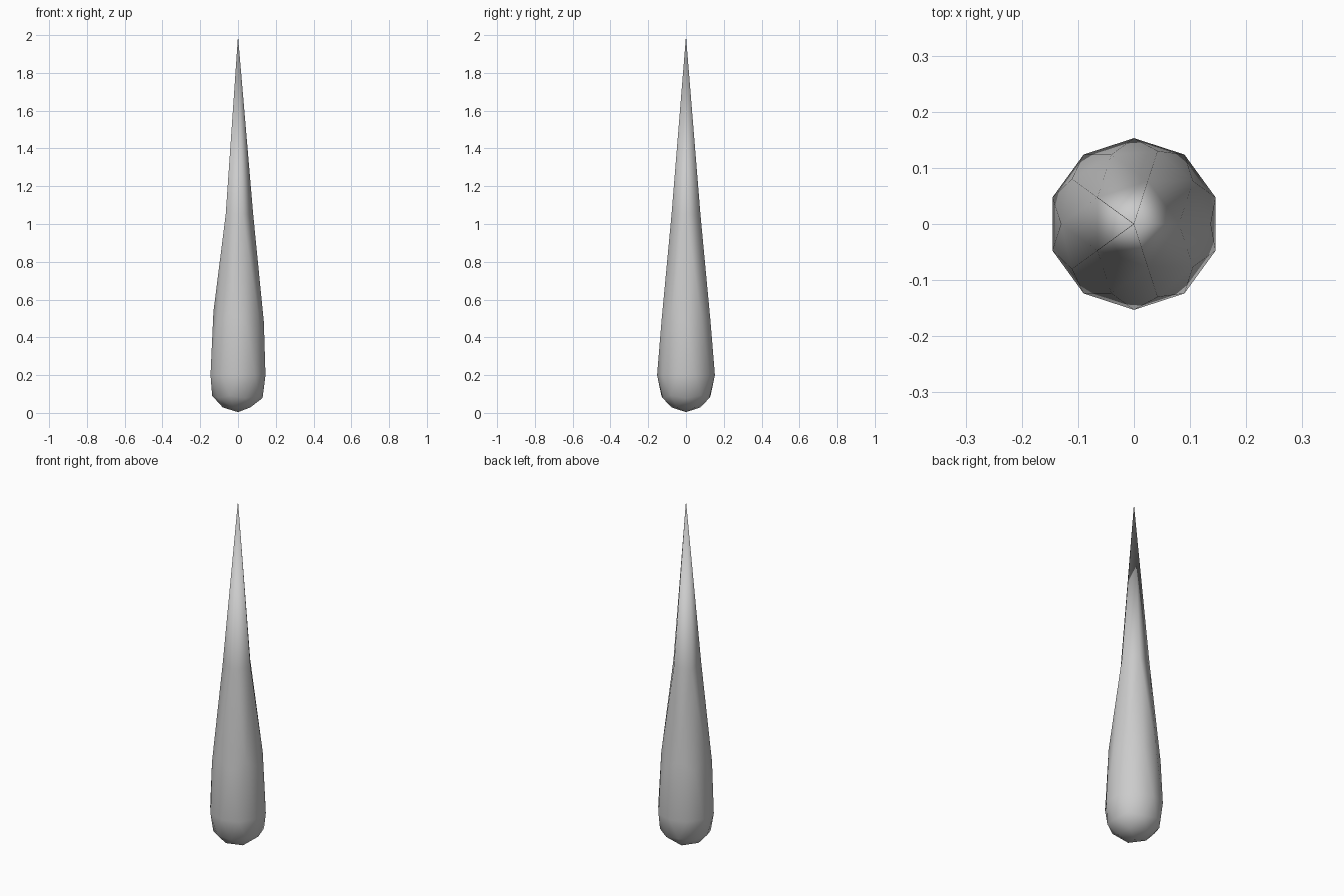
import bpy

if "Cube" in bpy.data.objects:
    bpy.data.objects.remove(bpy.data.objects["Cube"])

R = 0.153  # body radius

# Faceted icosphere base of the teardrop
bpy.ops.mesh.primitive_ico_sphere_add(subdivisions=2, radius=1)
drop = bpy.context.object
drop.name = "teardrop_body"

# Height of each icosphere ring after the top is pulled into a long point
ring_heights = {
    -1.0: 0.004, -0.851: 0.029, -0.526: 0.079, -0.447: 0.091,
    0.0: 0.2, 0.447: 0.48, 0.526: 0.535, 0.851: 1.05, 1.0: 1.995,
}
for v in drop.data.vertices:
    ring = min(ring_heights, key=lambda h: abs(h - v.co.z))
    v.co = (v.co.x * R, v.co.y * R, ring_heights[ring])

# Smooth shading over the low-poly form
for p in drop.data.polygons:
    p.use_smooth = True
